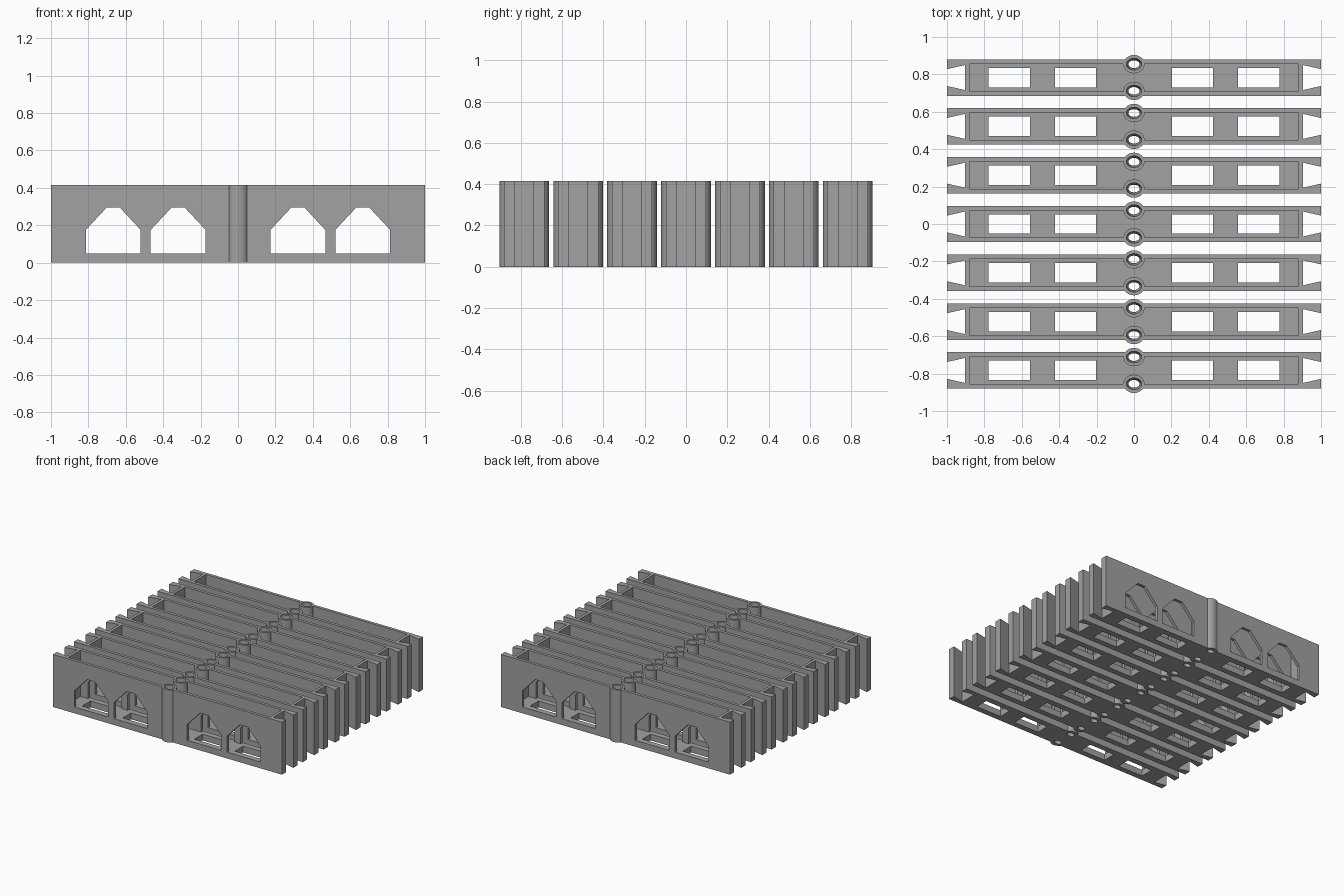
import bpy, bmesh, math
from mathutils import Vector

cube = bpy.data.objects.get("Cube")
if cube:
    bpy.data.objects.remove(cube, do_unlink=True)

COUNT, PITCH = 7, 0.261
HEIGHT, FLOOR = 0.415, 0.05
HALF_W, POCKET_W, TUBE_Y = 0.0975, 0.0735, 0.0715
WINDOW_X, HOLE_X = (0.32, 0.667), (0.313, 0.667)

grey = bpy.data.materials.new("grey plastic")
grey.use_nodes = True
tone = (0.36, 0.36, 0.36, 1)
grey.diffuse_color = tone
grey.node_tree.nodes["Principled BSDF"].inputs["Base Color"].default_value = tone


def prism(bm, bottom, top):
    """Close two matching loops of points into a solid."""
    low = [bm.verts.new(p) for p in bottom]
    high = [bm.verts.new(p) for p in top]
    bm.faces.new(low)
    bm.faces.new(high)
    for i in range(len(low)):
        j = (i + 1) % len(low)
        bm.faces.new((low[i], low[j], high[j], high[i]))


def upright(bm, outline, z0, z1):
    prism(bm, [(x, y, z0) for x, y in outline], [(x, y, z1) for x, y in outline])


def rect(x, y, hx, hy):
    return [(x - hx, y - hy), (x + hx, y - hy), (x + hx, y + hy), (x - hx, y + hy)]


def ellipse(y, rx, ry, z, n=32):
    angles = [2 * math.pi * i / n for i in range(n)]
    return [(rx * math.cos(a), y + ry * math.sin(a), z) for a in angles]


def make(name, bm):
    bmesh.ops.recalc_face_normals(bm, faces=bm.faces)
    mesh = bpy.data.meshes.new(name)
    bm.to_mesh(mesh)
    bm.free()
    mesh.materials.append(grey)
    obj = bpy.data.objects.new(name, mesh)
    bpy.context.collection.objects.link(obj)
    return obj


# Bar with a dovetail notch in each end
bm = bmesh.new()
right = [(1, -HALF_W), (1, -0.045), (0.903, -0.067), (0.903, 0.067), (1, 0.045), (1, HALF_W)]
upright(bm, right + [(-x, -y) for x, y in right], 0, HEIGHT)
rail = make("rail_1", bm)

# Long open pocket
bm = bmesh.new()
upright(bm, rect(0, 0, 0.88, POCKET_W), FLOOR, HEIGHT + 0.1)
pocket = make("pocket_cutter", bm)

# Floor openings
bm = bmesh.new()
for side in (-1, 1):
    for x in HOLE_X:
        upright(bm, rect(side * x, 0, 0.11, 0.052), -0.1, 0.1)
floor_holes = make("floor_hole_cutter", bm)

# Arched side windows through both walls
bm = bmesh.new()
half = [(0.147, FLOOR), (0.147, 0.175), (0.035, 0.295)]
arch = half + [(-x, z) for x, z in reversed(half)]
for side in (-1, 1):
    for cx in WINDOW_X:
        loops = [[(side * cx + x, y, z) for x, z in arch] for y in (-0.2, 0.2)]
        prism(bm, *loops)
windows = make("window_cutter", bm)

# Pin tubes and their tapered bores
bm = bmesh.new()
for y in (-TUBE_Y, TUBE_Y):
    prism(bm, ellipse(y, 0.056, 0.049, 0), ellipse(y, 0.056, 0.049, HEIGHT))
tubes = make("tube_solid", bm)
bm = bmesh.new()
for y in (-TUBE_Y, TUBE_Y):
    prism(bm, ellipse(y, 0.03, 0.02, -0.01), ellipse(y, 0.041, 0.031, HEIGHT + 0.01))
bores = make("bore_cutter", bm)

# Combine the parts into one clean mesh
steps = [(pocket, "DIFFERENCE"), (floor_holes, "DIFFERENCE"), (windows, "DIFFERENCE"),
         (tubes, "UNION"), (bores, "DIFFERENCE")]
for tool, operation in steps:
    mod = rail.modifiers.new(tool.name, "BOOLEAN")
    mod.object, mod.operation, mod.solver = tool, operation, "EXACT"
graph = bpy.context.evaluated_depsgraph_get()
final = bpy.data.meshes.new_from_object(rail.evaluated_get(graph))
rail.modifiers.clear()
rail.data = final
for tool, _ in steps:
    bpy.data.objects.remove(tool, do_unlink=True)

bpy.ops.object.select_all(action="DESELECT")
rail.select_set(True)
bpy.context.view_layer.objects.active = rail
bpy.ops.object.shade_smooth_by_angle(angle=math.radians(30))

# Row of identical rails
for i in range(COUNT):
    obj = rail if i == 0 else rail.copy()
    if i:
        obj.name = f"rail_{i + 1}"
        bpy.context.collection.objects.link(obj)
    obj.location = Vector((0, (i - (COUNT - 1) / 2) * PITCH, 0))
